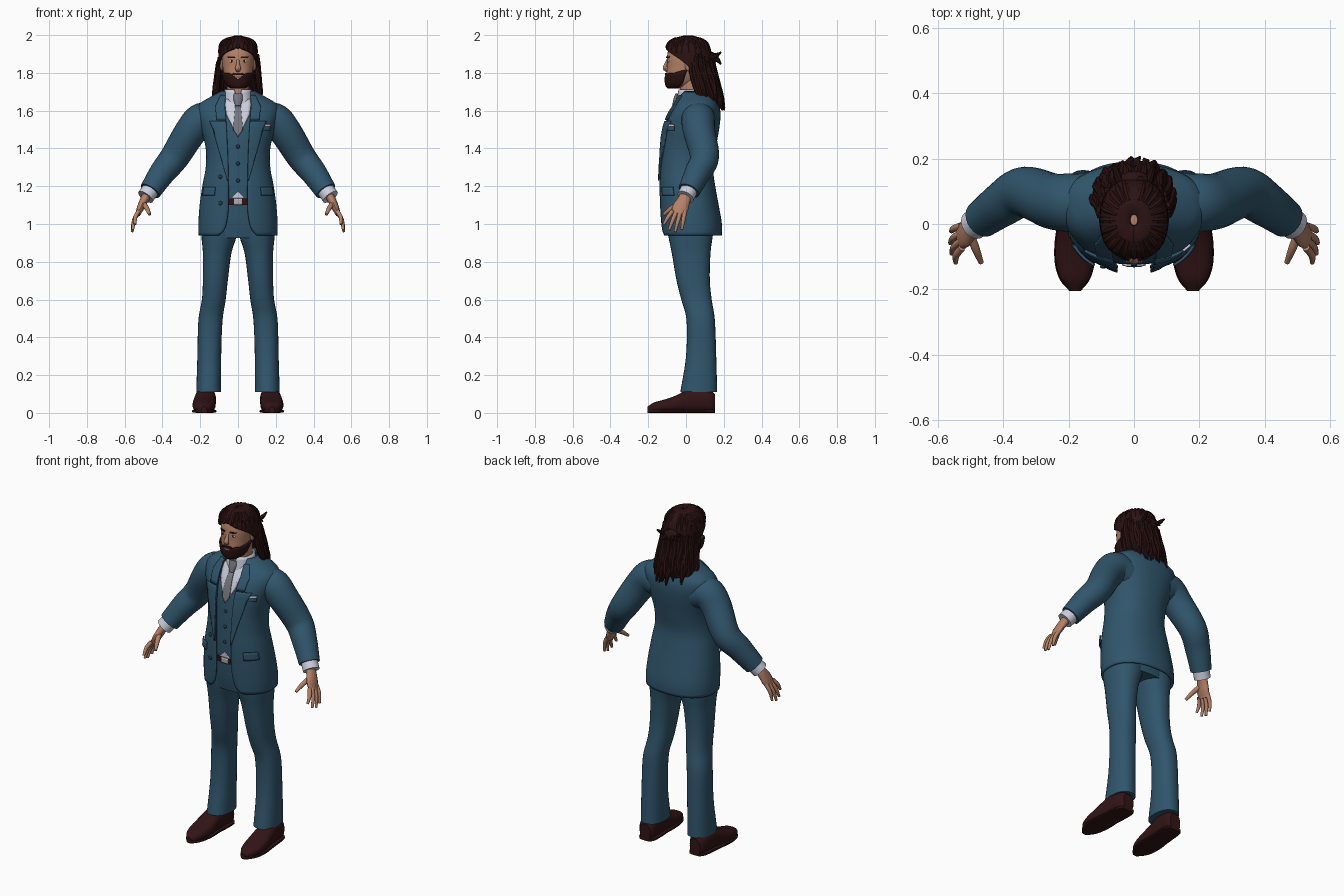
import bpy, bmesh, math, random
from mathutils import Vector, Matrix

if "Cube" in bpy.data.objects:
    bpy.data.objects.remove(bpy.data.objects["Cube"])

random.seed(4)
N = 2.3  # roundness of the body cross-sections


def material(name, r, g, b):
    m = bpy.data.materials.new(name)
    m.diffuse_color = (r, g, b, 1)
    m.use_nodes = True
    m.node_tree.nodes["Principled BSDF"].inputs["Base Color"].default_value = m.diffuse_color
    return m


SUIT = material("suit_blue", 0.030, 0.092, 0.150)
BUTTON = material("dark_blue", 0.014, 0.045, 0.075)
SKIN = material("skin", 0.46, 0.22, 0.135)
HAIR = material("dark_hair", 0.024, 0.006, 0.006)
LEATHER = material("dark_leather", 0.032, 0.007, 0.008)
SHIRT = material("shirt_white", 0.60, 0.62, 0.72)
TIE = material("tie_grey", 0.18, 0.18, 0.21)
METAL = material("buckle_silver", 0.45, 0.45, 0.47)
LIPS = material("lips", 0.36, 0.13, 0.09)


def at(tab, k):
    """Smooth lookup in a table whose first column is the increasing key."""
    k = min(max(k, tab[0][0]), tab[-1][0])
    i = next((j for j in range(len(tab) - 1) if k <= tab[j + 1][0]), len(tab) - 2)
    a, b = tab[i], tab[i + 1]
    p, q = tab[max(i - 1, 0)], tab[min(i + 2, len(tab) - 1)]
    h = b[0] - a[0]
    t = (k - a[0]) / h
    out = []
    for c in range(1, len(a)):
        m0 = (b[c] - p[c]) / (b[0] - p[0]) * h
        m1 = (q[c] - a[c]) / (q[0] - a[0]) * h
        out.append((2*t**3 - 3*t*t + 1) * a[c] + (t**3 - 2*t*t + t) * m0
                   + (3*t*t - 2*t**3) * b[c] + (t**3 - t*t) * m1)
    return out


def spow(v, e):
    return math.copysign(abs(v) ** e, v)


def surf(prof, z, th, off=0.0, cx=0.0):
    """Point on a body profile (z, half width, front y, back y); th = 0 faces front."""
    rx, yf, yb = at(prof, z)[:3]
    return Vector((cx + (rx + off) * spow(math.sin(th), 2 / N),
                   (yf + yb) / 2 - ((yb - yf) / 2 + off) * spow(math.cos(th), 2 / N), z))


def angle(prof, z, x, off=0.0):
    r = min(abs(x) / (at(prof, z)[0] + off), 1)
    return math.copysign(math.asin(r ** (N / 2)), x)


def steps(a, b, n):
    return [a + (b - a) * i / n for i in range(n + 1)]


def finish(name, bm, mat, mirror=False, thick=0.0):
    me = bpy.data.meshes.new(name)
    bm.to_mesh(me)
    bm.free()
    me.materials.append(mat)
    ob = bpy.data.objects.new(name, me)
    bpy.context.collection.objects.link(ob)
    if thick:
        s = ob.modifiers.new("thickness", 'SOLIDIFY')
        s.thickness, s.offset = thick, 0
    if mirror:
        ob.modifiers.new("mirror", 'MIRROR').use_mirror_merge = False
    return ob


def build(name, grids, mat, wrap=True, mirror=False, thick=0.0):
    """Skin one or more grids of points; wrapped grids become capped tubes."""
    bm = bmesh.new()
    for rows in grids:
        vs = [[bm.verts.new(p) for p in r] for r in rows]
        n = len(rows[0])
        for r, s in zip(vs, vs[1:]):
            for j in range(n if wrap else n - 1):
                bm.faces.new((r[j], r[(j + 1) % n], s[(j + 1) % n], s[j]))
        if wrap:
            bm.faces.new(vs[0][::-1])
            bm.faces.new(vs[-1])
    if wrap:
        bmesh.ops.recalc_face_normals(bm, faces=bm.faces)
    return finish(name, bm, mat, mirror, thick)


def rings(prof, z0, z1, n, off=0.0, seg=40):
    return [[surf(prof, z, 2 * math.pi * j / seg, off) for j in range(seg)] for z in steps(z0, z1, n)]


def shell(prof, z0, z1, n, th0, seg=56):
    return [[surf(prof, z, th) for th in steps(th0(z), 2 * math.pi - th0(z), seg)] for z in steps(z0, z1, n)]


def plate(name, prof, rows, off, mat, mirror=False, thick=0.008):
    """Thin panel lying on a profile; rows are (z, x left, x right)."""
    grid = []
    for a, b in zip(rows, rows[1:]):
        for t in (0, 0.25, 0.5, 0.75, 1):
            z, x0, x1 = [p + (q - p) * t for p, q in zip(a, b)]
            grid.append([surf(prof, z, angle(prof, z, x, off), off) for x in steps(x0, x1, 8)])
    return build(name, [grid], mat, False, mirror, thick)


def tube(pts, sub=5, seg=16, ref=(0, 1, 0), tan=None, n=2):
    """Rings along a smooth path of (x, y, z, radius u, radius v)."""
    tab, ref, out = [(i, *p) for i, p in enumerate(pts)], Vector(ref), []
    for k in steps(0, len(pts) - 1, sub * (len(pts) - 1)):
        x, y, z, ru, rv = at(tab, k)
        t = tan or (Vector(at(tab, k + 0.05)[:3]) - Vector(at(tab, k - 0.05)[:3]))
        t = Vector(t).normalized()
        u = (ref - t * t.dot(ref)).normalized()
        v = t.cross(u)
        out.append([Vector((x, y, z)) + u * ru * spow(math.cos(a), 2 / n) + v * rv * spow(math.sin(a), 2 / n)
                    for a in (2 * math.pi * j / seg for j in range(seg))])
    return out


def ball(name, loc, size, mat, mirror=False):
    bm = bmesh.new()
    bmesh.ops.create_uvsphere(bm, u_segments=14, v_segments=8, radius=1,
                              matrix=Matrix.Translation(loc) @ Matrix.Diagonal((*size, 1)))
    return finish(name, bm, mat, mirror)


# Jacket: open shell around the torso, cut away at the lower front
JACKET = [(0.94, .204, -.125, .185), (1.0, .205, -.130, .185), (1.1, .198, -.135, .168), (1.2, .184, -.138, .15),
          (1.3, .166, -.135, .138), (1.4, .166, -.13, .152), (1.5, .19, -.118, .17), (1.58, .212, -.09, .178),
          (1.63, .205, -.06, .17), (1.665, .15, -.04, .15), (1.70, .088, -.025, .125)]
OPENING = [(0.94, .10), (0.97, .072), (1.03, .056), (1.1, .05), (1.3, .052), (1.5, .062), (1.6, .07), (1.70, .066)]
build("jacket", [shell(JACKET, 0.94, 1.70, 44, lambda z: angle(JACKET, z, at(OPENING, z)[0]))], SUIT, False, thick=0.01)
plate("lapel", JACKET, [(1.23, .050, .056), (1.35, .053, .09), (1.5, .060, .132), (1.545, .063, .15)], .010, SUIT, True)
plate("jacket_collar", JACKET, [(1.55, .063, .112), (1.62, .069, .12), (1.68, .066, .092)], .010, SUIT, True)
plate("pocket_flap", JACKET, [(1.15, .125, .188), (1.195, .12, .18)], .012, SUIT, True)
plate("breast_pocket", JACKET, [(1.495, .118, .17), (1.515, .118, .17)], .008, SUIT)
plate("pocket_square", JACKET, [(1.515, .12, .17), (1.528, .124, .172)], .008, SHIRT)
for z in (1.25, 1.11):
    ball("jacket_button", surf(JACKET, z, angle(JACKET, z, -.09), .007), (.011, .006, .011), BUTTON)

# Sleeves, cuffs
build("sleeve", [tube([(.12, .07, 1.54, .088, .088), (.19, .065, 1.552, .09, .09), (.25, .07, 1.49, .085, .085),
                       (.335, .098, 1.355, .077, .077), (.40, .062, 1.272, .069, .069),
                       (.465, .015, 1.175, .058, .058)], 6, 24)], SUIT, mirror=True)
build("shirt_cuff", [tube([(.455, .022, 1.19, .046, .046), (.490, -.003, 1.143, .046, .046)], 2, 24)], SHIRT, mirror=True)

# Hands: palm, four fingers and thumb
hand = [tube([(.478, .003, 1.16, .03, .024), (.500, -.014, 1.12, .036, .022), (.516, -.030, 1.085, .043, .019),
              (.531, -.040, 1.05, .036, .013)])]
for y, tip in ((-.072, (.545, -.118, .998)), (-.050, (.557, -.090, .968)),
               (-.028, (.561, -.058, .958)), (-.006, (.558, -.022, .970))):
    base = Vector((.526, y, 1.068))
    mid = base.lerp(Vector(tip), .5) + Vector((.008, 0, .003))
    hand.append(tube([(*base, .012, .012), (*mid, .011, .011), (*tip, .007, .007)], 4, 10))
hand.append(tube([(.505, -.022, 1.115, .015, .015), (.484, -.075, 1.085, .013, .013),
                  (.467, -.118, 1.05, .008, .008)], 4, 10, (0, 0, 1)))
build("hand", hand, SKIN, mirror=True)

# Waistcoat, shirt front and tie
VEST = [(z, rx - .02, yf + .014, yb - .02) for z, rx, yf, yb in JACKET]
build("waistcoat", [rings(VEST, 1.13, 1.66, 20)], SUIT)
plate("shirt_front", VEST, [(1.46, -.001, .001), (1.58, -.062, .062), (1.66, -.072, .072)], .004, SHIRT)
plate("shirt_tail", VEST, [(1.136, -.035, .035), (1.17, -.001, .001)], .003, SHIRT)
plate("tie", VEST, [(1.465, -.002, .002), (1.50, -.026, .026), (1.63, -.014, .014)], .010, TIE)
build("tie_knot", [tube([(0, -.062, 1.625, .014, .012), (0, -.052, 1.66, .024, .014), (0, -.046, 1.69, .022, .010)],
                        4, 12, (1, 0, 0))], TIE)
for z in (1.41, 1.32, 1.23):
    ball("waistcoat_button", surf(VEST, z, 0, .003), (.010, .006, .010), BUTTON)

# Trousers: hips, legs, belt
HIPS = [(0.925, .185, -.092, .14), (1.0, .18, -.105, .145), (1.14, .165, -.115, .125)]
build("trouser_hips", [rings(HIPS, 0.925, 1.14, 8)], SUIT)
build("belt", [rings(HIPS, 1.10, 1.136, 2, .010)], LEATHER)
plate("belt_buckle", HIPS, [(1.102, -.022, .022), (1.134, -.022, .022)], .013, METAL)
LEG = [(0.11, .066, -.03, .165, .155), (0.3, .063, .0, .16, .152), (0.5, .064, .002, .152, .145),
       (0.6, .063, -.025, .136, .128), (0.7, .066, -.05, .126, .120), (0.85, .076, -.076, .13, .110),
       (0.94, .094, -.094, .142, .100), (1.0, .094, -.10, .145, .098)]
build("trouser_leg", [[[surf(LEG, z, 2 * math.pi * j / 28, 0, at(LEG, z)[3]) for j in range(28)]
                       for z in steps(0.11, 1.0, 30)]], SUIT, mirror=True)

# Shoes: upper and sole
FOOT = [(.166, .153, .034, .048), (.168, .125, .050, .060), (.172, .05, .055, .065), (.176, 0, .056, .058),
        (.179, -.06, .061, .043), (.181, -.12, .058, .033), (.181, -.17, .043, .026), (.180, -.205, .014, .015)]
build("shoe", [tube([(x, y, rv + .003, ru, rv) for x, y, ru, rv in FOOT], 4, 24, (1, 0, 0), (0, -1, 0), 2.5)],
      LEATHER, mirror=True)
build("shoe_sole", [tube([(x, y, .009, ru + .003, .009) for x, y, ru, rv in FOOT], 4, 16, (1, 0, 0), (0, -1, 0), 4)],
      LEATHER, mirror=True)

# Neck and shirt collar
NECK = [(1.58, .07, -.03, .10), (1.68, .06, -.032, .095), (1.79, .058, -.035, .09)]
COLLAR = [(1.60, .088, -.055, .11), (1.66, .075, -.044, .105), (1.712, .066, -.038, .10)]
build("neck", [rings(NECK, 1.58, 1.79, 6)], SKIN)
build("shirt_collar", [shell(COLLAR, 1.60, 1.712, 6, lambda z: .02 + max(0, z - 1.67) * 6)], SHIRT, False, thick=.008)

# Head and face
HEAD = [(1.718, .022, -.085, -.02), (1.73, .044, -.096, .02), (1.75, .060, -.101, .05), (1.79, .074, -.103, .075),
        (1.83, .081, -.101, .10), (1.88, .085, -.101, .11), (1.93, .081, -.09, .11), (1.97, .055, -.06, .08),
        (1.985, .02, -.02, .04)]
build("head", [rings(HEAD, 1.718, 1.985, 26)], SKIN)
build("nose", [tube([(0, -.096, 1.872, .007, .006), (0, -.106, 1.845, .010, .009), (0, -.113, 1.824, .015, .010),
                     (0, -.098, 1.808, .010, .006)], 4, 12, (1, 0, 0))], SKIN)
ball("ear", (.086, .012, 1.84), (.010, .018, .032), SKIN, True)
ball("eye", (.033, -.092, 1.862), (.014, .007, .007), SHIRT, True)
ball("iris", (.033, -.0965, 1.862), (.006, .004, .006), HAIR, True)
plate("eyebrow", HEAD, [(1.879, .016, .050), (1.887, .018, .054)], .003, HAIR, True, .005)
plate("lips", HEAD, [(1.772, -.020, .020), (1.786, -.018, .018)], .003, LIPS, False, .006)
plate("moustache", HEAD, [(1.788, -.034, .034), (1.799, -.024, .024)], .004, HAIR, False, .007)
beard = []
for th in steps(-1.65, 1.65, 40):
    top = 1.766 + .032 * min(1, abs(th) / .5) + .03 * max(0, abs(th) - 1.0)
    beard.append([surf(HEAD, z, th, .007) for z in steps(1.72, top, 8)])
build("beard", [beard], HAIR, False, thick=.009)

# Hair: swept-back cap with hanging locks and a small tied knot
CAP = [(1.58, .125, -.05, .205, 100), (1.65, .118, -.06, .188, 98), (1.70, .115, -.075, .172, 92),
       (1.77, .107, -.09, .155, 94), (1.82, .102, -.10, .14, 92), (1.87, .099, -.104, .133, 72),
       (1.905, .098, -.104, .13, 42), (1.93, .095, -.101, .123, 6), (1.96, .082, -.085, .105, 0),
       (1.985, .045, -.045, .065, 0), (1.993, .012, -.005, .03, 0)]
build("hair_cap", [shell(CAP, 1.65, 1.993, 30, lambda z: math.radians(max(0, at(CAP, z)[3])))], HAIR, False, thick=.012)
locks = []
for i, th in enumerate(steps(1.65, 2 * math.pi - 1.65, 30)):
    end = random.uniform(1.60, 1.66)
    path = []
    for j, z in enumerate(steps(random.uniform(1.85, 1.91), end, 5)):
        r = (.010, .014, .015, .015, .013, .004)[j]
        path.append((*surf(CAP, z, th + random.uniform(-.06, .06), .004 * (i % 3)), r, r))
    locks.append(tube(path, 3, 8))
for th in steps(-2.9, 2.9, 22):  # ridges combed over the top
    z0 = 1.93 - .025 * min(1, abs(th))
    locks.append(tube([(*surf(CAP, z, th), r, r) for z, r in
                       ((z0, .008), (1.945, .011), (1.965, .011), (1.982, .008))], 3, 8, (1, 0, 0)))
build("hair_locks", locks, HAIR)
ball("hair_knot", (0, .135, 1.875), (.05, .028, .035), HAIR)
build("hair_tufts", [tube([(x, .13, z, .012, .012), (x * 1.2, .16, z + .01, .011, .011), (x * 1.4, .185, z + dz, .004, .004)],
                          3, 8, (1, 0, 0))
                     for x, z, dz in ((-.045, 1.885, .02), (.045, 1.88, .03), (-.02, 1.87, -.02), (.025, 1.86, -.015))],
      HAIR)

# Smooth shading with crisp edges
for ob in bpy.context.collection.objects:
    ob.select_set(True)
    bpy.context.view_layer.objects.active = ob
bpy.ops.object.shade_smooth_by_angle(angle=math.radians(40))
